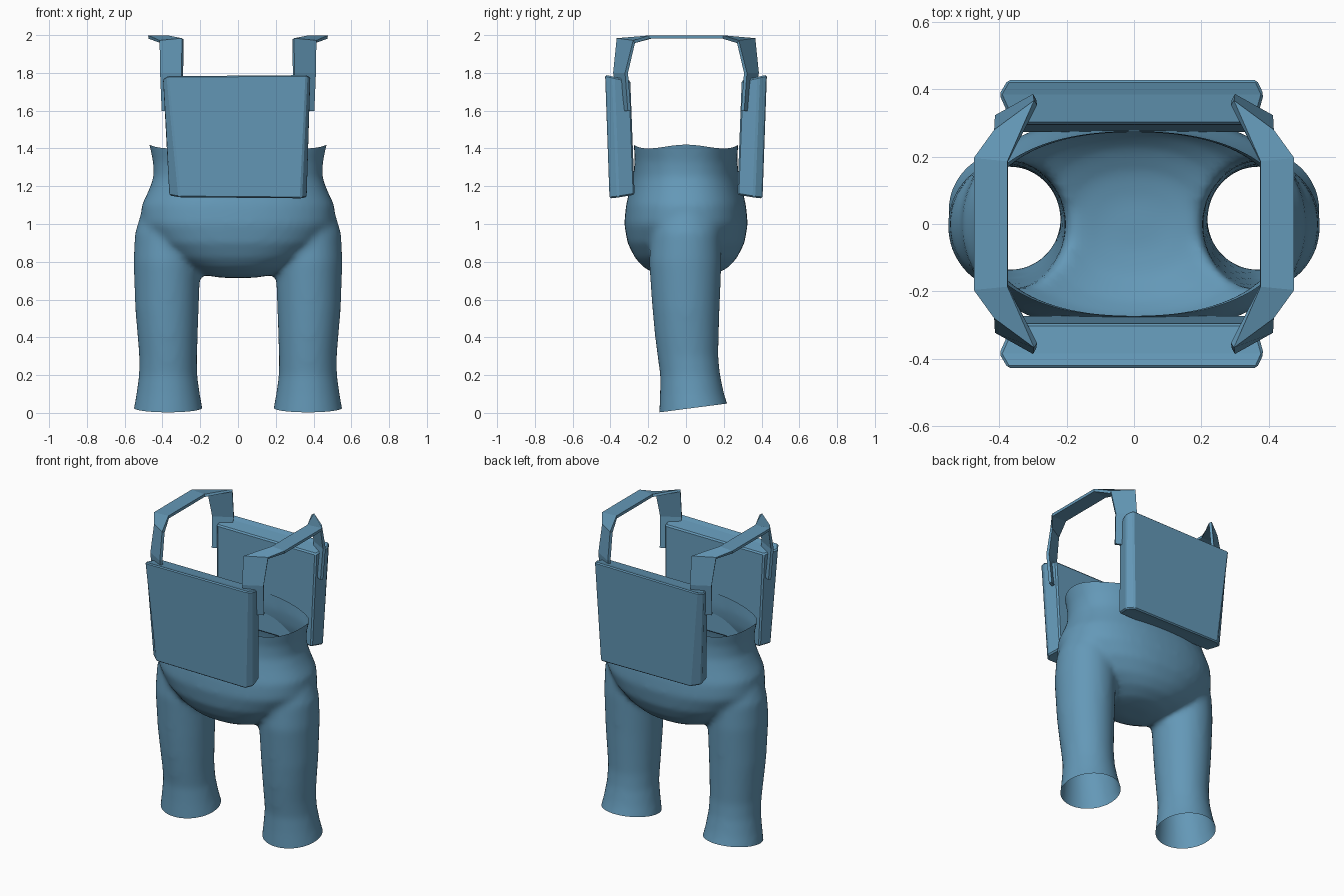
import bpy, bmesh, math
from mathutils import Vector

if "Cube" in bpy.data.objects:
    bpy.data.objects.remove(bpy.data.objects["Cube"])

blue = bpy.data.materials.new("denim_blue")
blue.diffuse_color = (0.127, 0.315, 0.475, 1)
blue.use_nodes = True
blue.node_tree.nodes["Principled BSDF"].inputs["Base Color"].default_value = blue.diffuse_color


def make_object(name, bm):
    bmesh.ops.recalc_face_normals(bm, faces=bm.faces)
    me = bpy.data.meshes.new(name)
    bm.to_mesh(me)
    bm.free()
    ob = bpy.data.objects.new(name, me)
    bpy.context.collection.objects.link(ob)
    me.materials.append(blue)
    return ob


def select_only(ob):
    bpy.ops.object.select_all(action='DESELECT')
    ob.select_set(True)
    bpy.context.view_layer.objects.active = ob


def smooth(ob, degrees):
    select_only(ob)
    bpy.ops.object.shade_smooth_by_angle(angle=math.radians(degrees))


def loft(bm, rings, power=2.0, n=48):
    """Closed tube through (z, cx, cy, rx, ry) superellipse rings."""
    loops = []
    for z, cx, cy, rx, ry in rings:
        loop = []
        for i in range(n):
            a = 2 * math.pi * i / n
            c, s = math.cos(a), math.sin(a)
            x = math.copysign(abs(c) ** (2 / power), c)
            y = math.copysign(abs(s) ** (2 / power), s)
            loop.append(bm.verts.new((cx + rx * x, cy + ry * y, z)))
        loops.append(loop)
    for a, b in zip(loops, loops[1:]):
        for i in range(n):
            j = (i + 1) % n
            bm.faces.new((a[i], a[j], b[j], b[i]))
    bm.faces.new(loops[0])
    bm.faces.new(loops[-1])


# Trousers: torso bowl and two legs, fused, then cut open at waist and hems
torso = [(0.715, 0, 0, .09, .07), (0.73, 0, 0, .18, .15), (0.77, 0, 0, .27, .225),
         (0.82, 0, 0, .36, .27), (0.90, 0, 0, .45, .31), (1.0, 0, 0, .515, .327),
         (1.1, 0, 0, .51, .318), (1.18, 0, 0, .472, .298), (1.25, 0, 0, .447, .28),
         (1.33, 0, 0, .45, .272), (1.42, 0, 0, .472, .276), (1.5, 0, 0, .485, .28)]
leg = [(-.1, .37, .05, .195, .195), (0, .37, .046, .186, .188), (.1, .37, .032, .168, .17),
       (.2, .37, .022, .154, .159), (.3, .37, .01, .153, .161), (.42, .373, .004, .16, .17),
       (.55, .376, 0, .168, .178), (.8, .376, -.004, .177, .192),
       (.95, .37, 0, .176, .185), (1.05, .35, 0, .165, .17), (1.14, .32, 0, .13, .14)]

trousers = None
for name, rings, power in (("trousers", torso, 2.25), ("left_leg", leg, 2.0),
                           ("right_leg", [(r[0], -r[1], *r[2:]) for r in leg], 2.0)):
    bm = bmesh.new()
    loft(bm, rings, power)
    ob = make_object(name, bm)
    if trousers is None:
        trousers = ob
        continue
    select_only(trousers)
    m = trousers.modifiers.new("join", 'BOOLEAN')
    m.operation, m.object = 'UNION', ob
    bpy.ops.object.modifier_apply(modifier=m.name)
    bpy.data.objects.remove(ob)

select_only(trousers)
m = trousers.modifiers.new("remesh", 'REMESH')
m.mode, m.voxel_size = 'VOXEL', 0.018
bpy.ops.object.modifier_apply(modifier=m.name)
m = trousers.modifiers.new("soften", 'SMOOTH')
m.factor, m.iterations = 0.5, 8
bpy.ops.object.modifier_apply(modifier=m.name)

bm = bmesh.new()
bm.from_mesh(trousers.data)
for co, no in (((0, 0, 1.41), (0, 0, 1)), ((0, -.14, .003), (0, .13, -1))):
    bmesh.ops.bisect_plane(bm, geom=bm.verts[:] + bm.edges[:] + bm.faces[:], dist=1e-5,
                           plane_co=co, plane_no=no, clear_outer=True)
# gentle wave along the waist edge
for v in bm.verts:
    if v.co.z > 1.33:
        a = math.atan2(v.co.y / .27, v.co.x / .47)
        v.co.z += .01 * math.cos(4 * a) * (v.co.z - 1.33) / .08
bm.to_mesh(trousers.data)
bm.free()
trousers.data.materials.clear()
trousers.data.materials.append(blue)
smooth(trousers, 50)

# Bib panels: tapered slabs with a chamfered outer face, mirrored front to back
outer = [(-.375, -.428, 1.785), (.365, -.428, 1.79), (.335, -.405, 1.135), (-.31, -.405, 1.14)]
middle = [(-.40, -.385, 1.77), (.385, -.385, 1.78), (.365, -.36, 1.14), (-.365, -.36, 1.15)]
inner = [(-.36, -.295, 1.76), (.36, -.295, 1.76), (.345, -.272, 1.155), (-.345, -.272, 1.155)]
for name, side in (("front_panel", 1), ("back_panel", -1)):
    bm = bmesh.new()
    rows = [[bm.verts.new((x, y * side, z)) for x, y, z in row]
            for row in (outer, middle, inner)]
    for a, b in zip(rows, rows[1:]):
        for i in range(4):
            j = (i + 1) % 4
            bm.faces.new((a[i], a[j], b[j], b[i]))
    bm.faces.new(rows[0])
    bm.faces.new(rows[2])
    ob = make_object(name, bm)
    bev = ob.modifiers.new("soft_edge", 'BEVEL')
    bev.width, bev.segments = 0.008, 1

# Shoulder straps: folded ribbons, each half mirrored front to back
edge_a = [(.40, -.30, 1.60), (.408, -.315, 1.80), (.412, -.275, 1.965), (.475, -.195, 1.99)]
edge_b = [(.305, -.345, 1.60), (.295, -.378, 1.80), (.292, -.36, 1.98), (.375, -.185, 1.99)]
for name, side in (("left_strap", 1), ("right_strap", -1)):
    bm = bmesh.new()
    pairs = list(zip(edge_a, edge_b))
    pairs += [tuple((x, -y, z) for x, y, z in p) for p in reversed(pairs)]
    rows = [[bm.verts.new((x * side, y, z)) for x, y, z in p] for p in pairs]
    for a, b in zip(rows, rows[1:]):
        bm.faces.new((a[0], a[1], b[1], b[0]))
    ob = make_object(name, bm)
    sol = ob.modifiers.new("thickness", 'SOLIDIFY')
    sol.thickness, sol.offset = 0.018, 0
